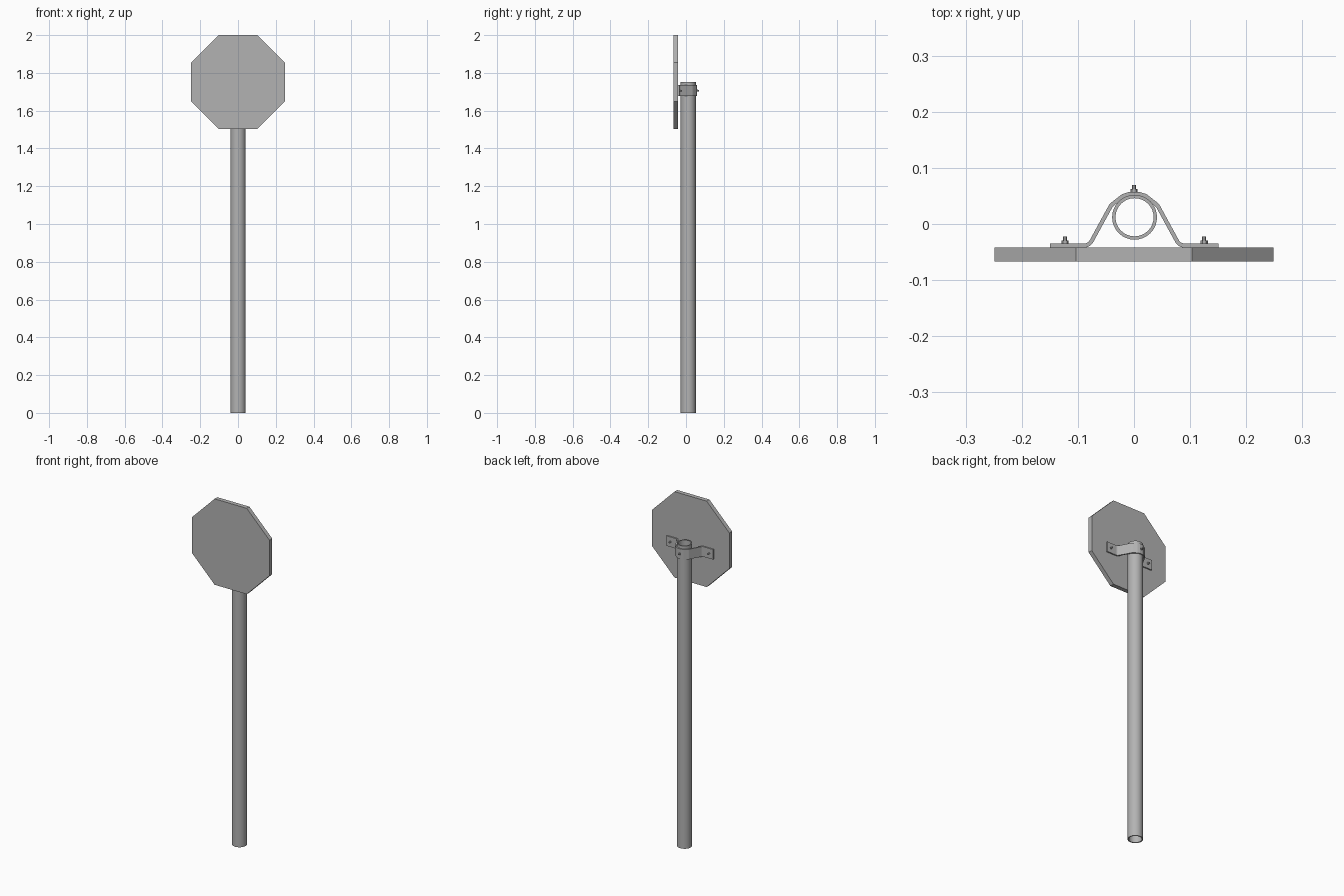
import bpy, bmesh, math
from mathutils import Vector

if "Cube" in bpy.data.objects:
    bpy.data.objects.remove(bpy.data.objects["Cube"])

CX, CY = 0.001, 0.012   # pole axis
CLAMP_Z = 1.706         # clamp height

# Dark grey metal
metal = bpy.data.materials.new("dark_grey_metal")
metal.diffuse_color = (0.45, 0.45, 0.45, 1)
metal.use_nodes = True
metal.node_tree.nodes["Principled BSDF"].inputs["Base Color"].default_value = metal.diffuse_color


def make(name, bm, smooth=False):
    bmesh.ops.recalc_face_normals(bm, faces=bm.faces[:])
    me = bpy.data.meshes.new(name)
    bm.to_mesh(me)
    bm.free()
    me.materials.append(metal)
    ob = bpy.data.objects.new(name, me)
    bpy.context.collection.objects.link(ob)
    if smooth:
        bpy.context.view_layer.objects.active = ob
        ob.select_set(True)
        bpy.ops.object.shade_smooth_by_angle(angle=math.radians(30))
        ob.select_set(False)
    return ob


def extrude(bm, points, offset):
    face = bm.faces.new([bm.verts.new(p) for p in points])
    res = bmesh.ops.extrude_face_region(bm, geom=[face])
    verts = [g for g in res['geom'] if isinstance(g, bmesh.types.BMVert)]
    bmesh.ops.translate(bm, verts=verts, vec=offset)


def ring(r, n, x, y, z, phase=0.0):
    # circle of points in the xz plane
    return [(x + r * math.cos(phase + math.tau * i / n), y,
             z + r * math.sin(phase + math.tau * i / n)) for i in range(n)]


# Octagonal sign plate
bm = bmesh.new()
extrude(bm, ring(0.2485 / math.cos(math.pi / 8), 8, 0, -0.067, 1.7515, math.pi / 8), (0, 0.025, 0))
make("sign_plate", bm)

# Hollow pole: rectangular wall section spun round the axis
bm = bmesh.new()
section = [(0.034, 0), (0.04, 0), (0.04, 1.752), (0.034, 1.752)]
N = 32
loops = [[bm.verts.new((CX + r * math.cos(math.tau * i / N), CY + r * math.sin(math.tau * i / N), z))
          for r, z in section] for i in range(N)]
for i in range(N):
    a, b = loops[i], loops[(i + 1) % N]
    for j in range(4):
        k = (j + 1) % 4
        bm.faces.new((a[j], b[j], b[k], a[k]))
make("pole", bm, True)

# Clamp strap: half centreline mirrored, thickened, extruded upward
half = [(0.15, -0.038), (0.086, -0.038), (0.081, -0.036), (0.077, -0.032),
        (0.042, 0.032), (0.038, 0.036), (0.020, 0.050)]
line = [Vector(p) for p in half] + [Vector((0.008, 0.0538)), Vector((-0.008, 0.0538))]
line += [Vector((-x, y)) for x, y in reversed(half)]
left, right = [], []
for i, p in enumerate(line):
    d0 = (p - line[max(i - 1, 0)]).normalized()
    d1 = (line[min(i + 1, len(line) - 1)] - p).normalized()
    t = (d0 + d1).normalized()
    ref = d1 if d1.length else d0
    w = 0.0036 / max(t.dot(ref), 0.5)
    n = Vector((-t.y, t.x)) * w
    left.append(p + n)
    right.append(p - n)
bm = bmesh.new()
outline = [(p.x + CX / 2, p.y, CLAMP_Z - 0.029) for p in left + right[::-1]]
extrude(bm, outline, (0, 0, 0.058))
make("clamp_strap", bm)

# Bolts: threaded shank with hexagonal nut
for name, x, y in (("bolt_left", -0.123, -0.0348), ("bolt_right", 0.125, -0.0348),
                   ("bolt_back", 0, 0.0568)):
    bm = bmesh.new()
    extrude(bm, ring(0.0065, 6, x, y, CLAMP_Z), (0, 0.0055, 0))
    extrude(bm, ring(0.0037, 12, x, y - 0.006, CLAMP_Z), (0, 0.0183, 0))
    make(name, bm, True)
